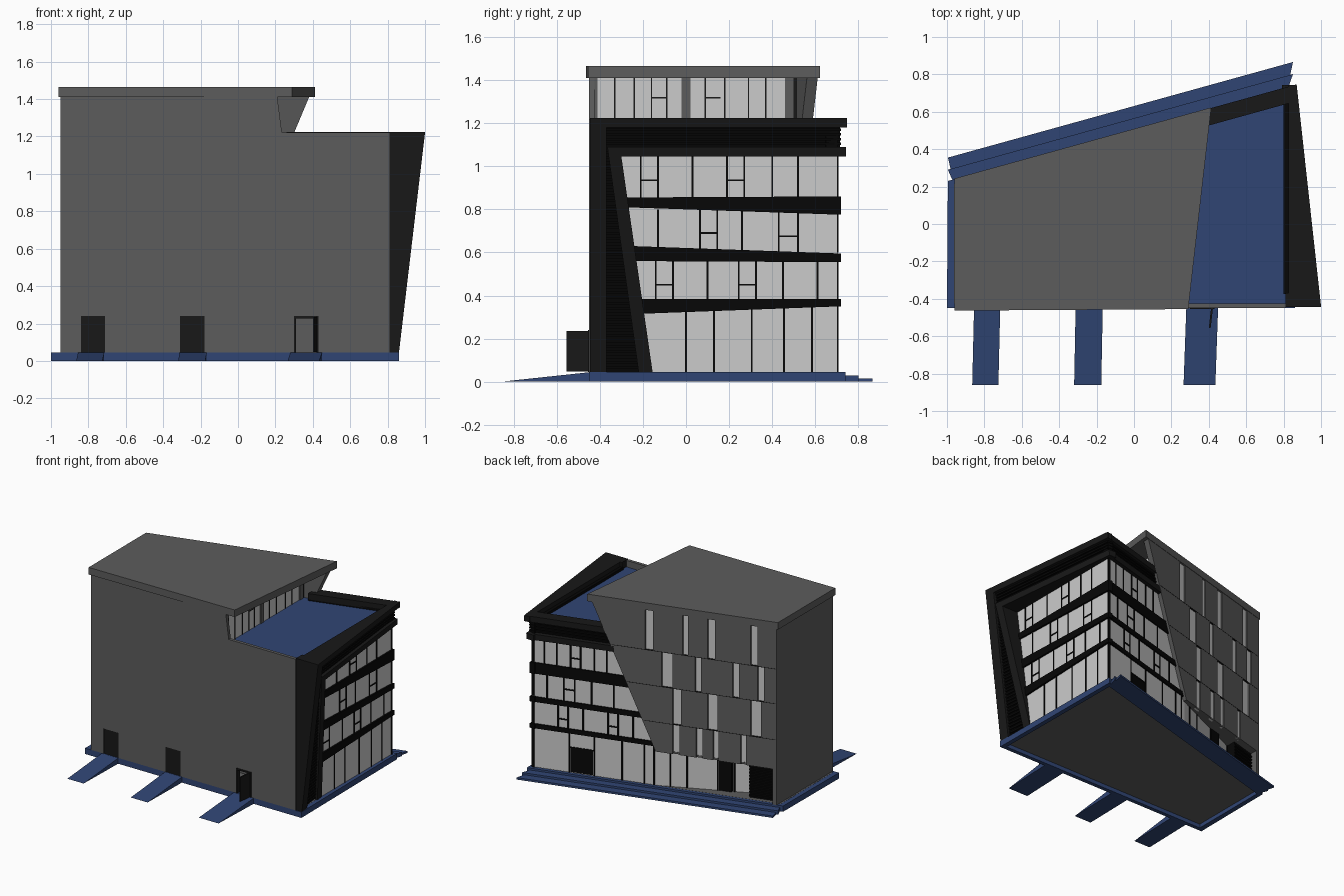
import bpy, bmesh

if "Cube" in bpy.data.objects:
    bpy.data.objects.remove(bpy.data.objects["Cube"])

# ---------- materials ----------
def material(name, r, g, b):
    m = bpy.data.materials.new(name)
    m.diffuse_color = (r, g, b, 1)
    m.use_nodes = True
    m.node_tree.nodes["Principled BSDF"].inputs["Base Color"].default_value = m.diffuse_color
    return m

GREY = material("wall_grey", .108, .108, .108)
BLACK = material("dark_metal", .009, .009, .009)
DARK = material("black_louver", .002, .002, .002)
BLUE = material("blue_paving", .03, .06, .175)
GLASS = material("pale_glass", .62, .62, .62)

# ---------- helpers: a solid joins two matching loops of points ----------
def solid(name, parts, mat):
    bm = bmesh.new()
    for a, b in parts:
        va, vb = [bm.verts.new(p) for p in a], [bm.verts.new(p) for p in b]
        bm.faces.new(va)
        bm.faces.new(vb[::-1])
        for i in range(len(a)):
            j = (i + 1) % len(a)
            bm.faces.new((va[i], vb[i], vb[j], va[j]))
    bmesh.ops.recalc_face_normals(bm, faces=bm.faces)
    me = bpy.data.meshes.new(name)
    bm.to_mesh(me)
    bm.free()
    me.materials.append(mat)
    ob = bpy.data.objects.new(name, me)
    bpy.context.collection.objects.link(ob)
    return ob

def plan(pts, z0, z1):
    return [(x, y, z0) for x, y in pts], [(x, y, z1) for x, y in pts]

def rect(a0, a1, z0, z1):
    return [(a0, z0), (a1, z0), (a1, z1), (a0, z1)]

def line(x):                       # skewed back wall line in plan
    return .24 + .277 * (x + .96)

def lean(y, z):                    # leaning right-hand plane
    return 1 - .11 * (y + .44) - .1186 * (1.225 - z)

def front(pts, y0, y1):            # (x, z) profile
    return [(x, y0, z) for x, z in pts], [(x, y1, z) for x, z in pts]

def back(pts, d0, d1):             # (x, z) profile, depth behind back line
    return [(x, line(x) - d0, z) for x, z in pts], [(x, line(x) - d1, z) for x, z in pts]

def right(pts, x0, x1):            # (y, z) profile
    return [(x0, y, z) for y, z in pts], [(x1, y, z) for y, z in pts]

def leaning(pts, inset, x1):       # (y, z) profile on leaning plane
    return [(lean(y, z) - inset, y, z) for y, z in pts], [(x1, y, z) for y, z in pts]

# ---------- base rim, steps, floor and ramps ----------
inner = [(-.96, -.42), (.825, -.42), (.815, .70), (-.96, .21)]
for i, (off, z) in enumerate([(0, .045), (.06, .03), (.125, .015)]):
    outer = [(-1, -.45), (.86, -.45), (.85, .741 + off), (-.995, .23 + off)]
    sides = [(0, 1), (1, 2), (2, 3), (3, 0)] if i == 0 else [(2, 3)]
    solid(f"base_step_{i}", [plan([outer[a], outer[b], inner[b], inner[a]], 0, z) for a, b in sides], BLUE)
solid("floor", [plan([(-.962, -.425), (.827, -.425), (.817, .705), (-.962, .213)], .03, .046)], GREY)
solid("ramps", [([(a, -.86, 0), (a + s, -.44, 0), (a + s, -.44, .045)],
                 [(b, -.86, 0), (b + s, -.44, 0), (b + s, -.44, .045)])
                for a, b, s in [(-.865, -.725, .01), (-.32, -.175, .008), (.265, .435, .015)]], BLUE)

# ---------- front wall with door notches ----------
doors = [(-.84, -.71), (-.31, -.18), (.30, .43)]
outline = [(-.95, .045)]
for a, b in doors:
    outline += [(a, .045), (a, .24), (b, .24), (b, .045)]
outline += [(.81, .045), (.81, 1.22), (.235, 1.22), (.21, 1.41), (-.95, 1.41)]
solid("front_wall", [front(outline, -.45, -.425)], GREY)
solid("closed_doors", [front(rect(a, b, .045, .24), -.447, -.43) for a, b in doors[:2]], BLACK)
frame = [(.30, .045), (.30, .24), (.43, .24), (.43, .045), (.42, .045), (.42, .228), (.31, .228), (.31, .045)]
solid("open_door_frame", [front(frame, -.455, -.42)], BLACK)
solid("open_door_leaf", [plan([(.412, -.45), (.422, -.45), (.41, -.555), (.40, -.555)], .047, .235)], BLACK)
solid("inner_partition", [front(rect(-.92, .60, .045, .33), -.16, -.15)], GREY)

# ---------- left wall and roof ----------
solid("left_wall", [plan([(-.95, -.45), (-.92, -.45), (-.92, line(-.92)), (-.95, line(-.95))], .045, 1.41)], GREY)
solid("roof", [plan([(-.96, -.463), (.29, -.455), (.413, .623), (-.96, .243)], 1.41, 1.465)], GREY)

# ---------- back wall: rows of piers between full-height window slots ----------
def edge(z):
    return .38 - .42 * (1.41 - z)

levels = [1.41, 1.10, .83, .55, .32]
slots = [[(0, -.06), (-.27, -.31), (-.45, -.505), (-.76, -.81)],
         [(-.12, -.2), (-.36, -.405), (-.63, -.68), (-.81, -.86)],
         [(-.2, -.26), (-.45, -.525), (-.76, -.835)],
         [(-.2, -.25), (-.37, -.415), (-.49, -.53), (-.69, -.73)]]
piers, panes = [], []
for row, z1, z0 in zip(slots, levels, levels[1:]):
    top, bot = edge(z1), edge(z0)
    for a, b in row + [(-.95, -.95)]:
        piers.append(back([(top, z1), (a, z1), (a, z0), (bot, z0)], 0, .05))
        top = bot = b
    panes += [back(rect(b, a, z0, z1), .012, .03) for a, b in row]
solid("back_wall", piers, GREY)
solid("back_wall_windows", panes, GLASS)
solid("back_wall_joints", [back(rect(-.94, edge(z) - .01, z - .002, z + .002), -.001, .02)
                           for z in levels[1:4]], BLACK)
solid("entrance_soffit", [back(rect(-.94, -.09, .32, .335), .01, .22)], GREY)

# ---------- back glazing ----------
def recess(x):                     # entrance glazing steps back to the left
    return .03 + max(0, -.09 - x) * .175

solid("back_glass", [
    back([(-.07, .32), (.826, .32), (.826, 1.06), (.24, 1.06)], .03, .04),
    back(rect(-.09, .826, .045, .33), .03, .04),
    plan([(-.09, line(-.09) - .03), (-.72, line(-.72) - .14),
          (-.72, line(-.72) - .15), (-.09, line(-.09) - .04)], .045, .33)], GLASS)
posts = []
for z0, z1, xs in [(.855, 1.05, [.74, .65, .55, .48, .38, .29]),
                   (.595, .78, [.72, .60, .52, .40, .24]),
                   (.385, .56, [.64, .57, .46, .28, .21, .1]),
                   (.045, .35, [.56, .38, .18, .02, -.05, -.16, -.27, -.47, -.58, -.72])]:
    posts += [back(rect(x - .005, x + .005, z0, z1), recess(x) - .005, recess(x) + .012) for x in xs]
for a, b, z in [(.48, .55, .935), (.52, .60, .685), (.57, .64, .45), (.21, .28, .45), (.38, .56, .24)]:
    posts.append(back(rect(a, b, z - .005, z + .005), .025, .045))
solid("back_mullions", posts, DARK)
solid("entrance_doors", [back(rect(.39, .55, .05, .235), .027, .045),
                         back(rect(-.57, -.48, .05, .32), .09, .13)], DARK)
solid("ground_louvers", [back(rect(-.92, -.72, .045, .32), .06, .15)] +
      [back(rect(-.92, -.72, .06 + .025 * i, .072 + .025 * i), .05, .07) for i in range(10)], DARK)

# ---------- right glazing ----------
yg = line(.826) - .03
solid("right_glass", [right([(-.33, 1.06), (-.19, .045), (yg, .045), (yg, 1.06)], .816, .826)], GLASS)
posts = []
for z0, z1, ys in [(.855, 1.05, [-.21, -.13, .03, .19, .27, .40, .52]),
                   (.60, .80, [-.13, .065, .145, .26, .43, .52]),
                   (.385, .56, [-.14, -.06, .10, .245, .325, .45, .61]),
                   (.045, .35, [0, .13, .305, .455, .585])]:
    posts += [right(rect(y - .004, y + .004, z0, z1), .81, .831) for y in ys + [yg]]
for a, b, z in [(-.21, -.13, .935), (.19, .27, .935), (.065, .145, .69), (.43, .52, .675),
                (-.14, -.06, .45), (.245, .325, .45)]:
    posts.append(right(rect(a, b, z - .004, z + .004), .81, .831))
solid("right_mullions", posts, DARK)

# ---------- floor bands wrapping right and back ----------
yc = line(.84) - .02
for i, (y0, lb, lt, rb, rt) in enumerate([(-.29, .81, .855, .775, .86), (-.26, .56, .63, .555, .595),
                                          (-.22, .315, .385, .35, .385)]):
    solid(f"floor_band_{i}", [right([(y0, lb), (yc, rb), (yc, rt), (y0, lt)], .80, .84),
                              back(rect(edge(rb) - .03, .84, rb, rt), .02, .06)], DARK)

# ---------- dark leaning frame ----------
yb = .742
solid("outer_frame", [leaning(rect(-.445, -.37, .045, 1.225), 0, .81),
                      leaning(rect(-.37, yb, 1.18, 1.225), 0, .825),
                      back(rect(.26, .868, 1.18, 1.225), 0, .09)], BLACK)
solid("inner_frame", [leaning([(-.22, .045), (-.155, .045), (-.30, 1.045), (yb, 1.045), (yb, 1.09), (-.365, 1.09)],
                              0, .79),
                      back(rect(.22, .85, 1.045, 1.09), 0, .09)], BLACK)

# ---------- louvers behind the frame ----------
def slant(z):
    return -.365 + .145 * (1.09 - z) / 1.045 + .01

slats = [leaning([(-.375, .045), (slant(.045), .045), (slant(1.09), 1.09), (-.375, 1.09)], .025, .79),
         leaning(rect(-.375, .715, 1.08, 1.19), .03, .80),
         back(rect(.26, .84, 1.08, 1.19), .035, .09)]
for i in range(41):
    z = .058 + i * .025
    slats.append(leaning(rect(-.375, slant(z), z, z + .013), .015, .80))
for i in range(4):
    z = 1.098 + i * .022
    slats.append(leaning(rect(-.375, .72, z, z + .012), .018, .80))
    slats.append(back(rect(.26, .845, z, z + .012), .02, .05))
solid("louvers", slats, DARK)

# ---------- roof terrace and set-back top storey ----------
solid("terrace", [plan([(.18, -.43), (.825, -.43), (.835, line(.835) - .06), (.2, line(.2) - .04)], 1.14, 1.17)], BLUE)

def top_strip(y0, y1, z0, z1, t):  # piece of the top storey glazing plane
    return right(rect(y0, y1, z0, z1), .2 - t, .2 + t)

solid("top_storey_glass", [top_strip(-.43, .53, 1.16, 1.41, .004)], GLASS)
solid("top_storey_posts", [top_strip(a, b, 1.16, 1.41, .01) for a, b in
                           [(-.44, -.41), (-.02, .02), (.46, .50)]], GREY)
solid("top_storey_mullions", [top_strip(y - .003, y + .003, 1.16, 1.41, .008) for y in
                              [-.33, -.24, -.16, -.09, .09, .18, .29, .37]] +
      [top_strip(a, b, 1.315, 1.321, .008) for a, b in [(-.16, -.09), (.09, .16)]] +
      [top_strip(.50, .53, 1.16, 1.41, .008)], BLACK)
